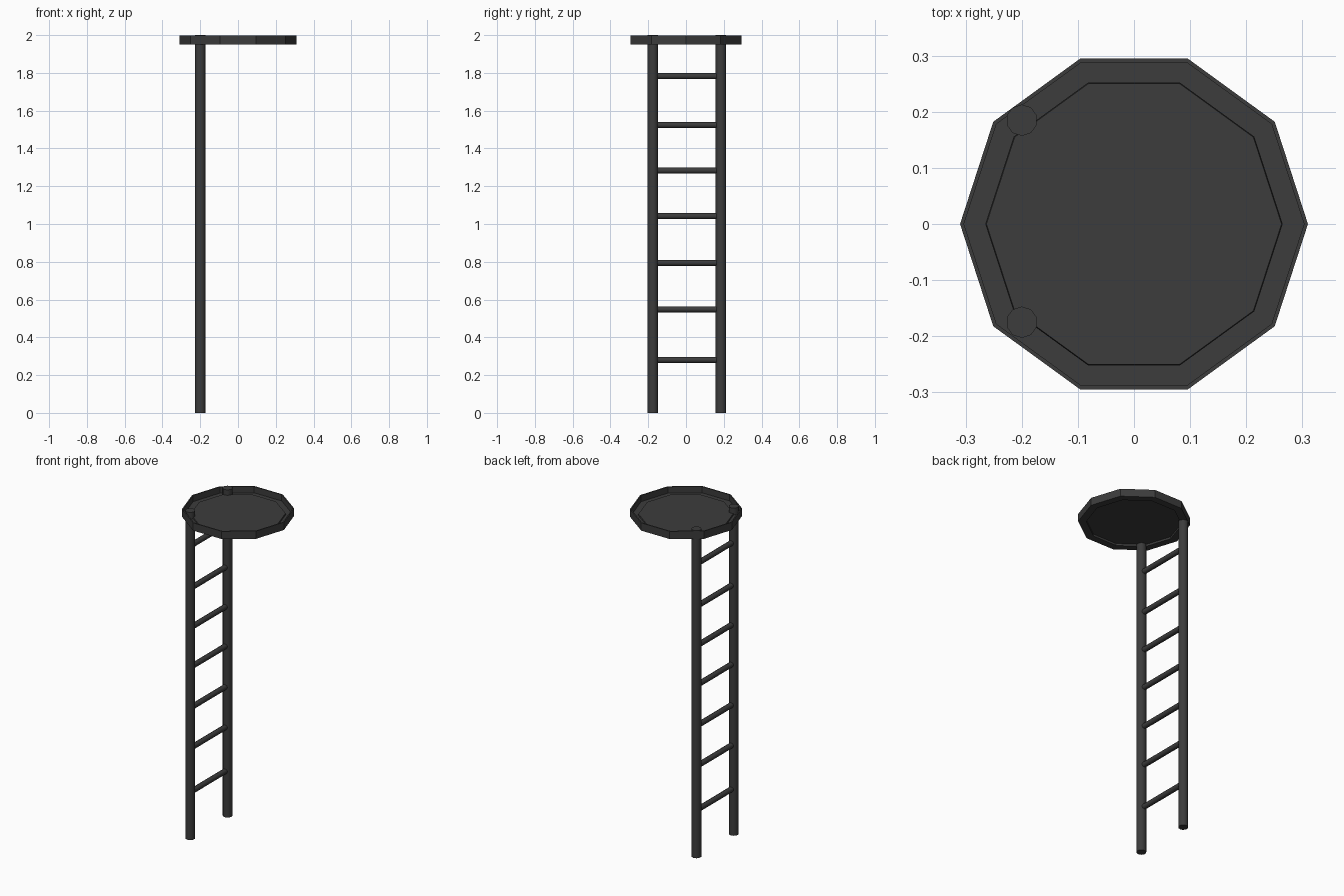
import bpy, bmesh, math

if "Cube" in bpy.data.objects:
    bpy.data.objects.remove(bpy.data.objects["Cube"])

mat = bpy.data.materials.new("dark_metal")
mat.diffuse_color = (0.045, 0.045, 0.045, 1)
mat.use_nodes = True
mat.node_tree.nodes["Principled BSDF"].inputs["Base Color"].default_value = mat.diffuse_color


def tube(name, loc, radius, length, sides, rot=(0, 0, 0)):
    bpy.ops.mesh.primitive_cylinder_add(vertices=sides, radius=radius, depth=length,
                                        location=loc, rotation=rot)
    ob = bpy.context.object
    ob.name = name
    ob.data.materials.append(mat)
    bpy.ops.object.shade_smooth_by_angle(angle=math.radians(46))
    return ob


def lathe(name, profile, sides):
    # Revolve (radius, z) points into a flat-sided, closed solid
    bm = bmesh.new()
    rings = [[bm.verts.new((r * math.cos(2 * math.pi * i / sides),
                            r * math.sin(2 * math.pi * i / sides), z))
              for i in range(sides)] for r, z in profile]
    for a, b in zip(rings, rings[1:]):
        for i in range(sides):
            j = (i + 1) % sides
            bm.faces.new((a[i], a[j], b[j], b[i]))
    bm.faces.new(rings[0])
    bm.faces.new(rings[-1])
    bmesh.ops.recalc_face_normals(bm, faces=bm.faces)
    me = bpy.data.meshes.new(name)
    bm.to_mesh(me)
    bm.free()
    ob = bpy.data.objects.new(name, me)
    bpy.context.collection.objects.link(ob)
    me.materials.append(mat)
    return ob


# Ten-sided tray: shallow underside recess, outer wall, thin rim, stepped floor
lathe("platform_tray", [(0.265, 1.962), (0.265, 1.95), (0.31, 1.95), (0.31, 1.997),
                        (0.303, 1.997), (0.303, 1.959), (0.265, 1.959),
                        (0.263, 1.967)], 10)

# Side rails
X, Y0, Y1 = -0.2, -0.175, 0.185
for side, y in (("front", Y0), ("back", Y1)):
    tube(side + "_rail", (X, y, 1.0), 0.028, 2.0, 10)

# Rungs
for n, z in enumerate((0.28, 0.548, 0.794, 1.042, 1.283, 1.524, 1.783)):
    tube(f"rung_{n + 1}", (X, (Y0 + Y1) / 2, z), 0.016, Y1 - Y0, 8, (math.pi / 2, 0, 0))
